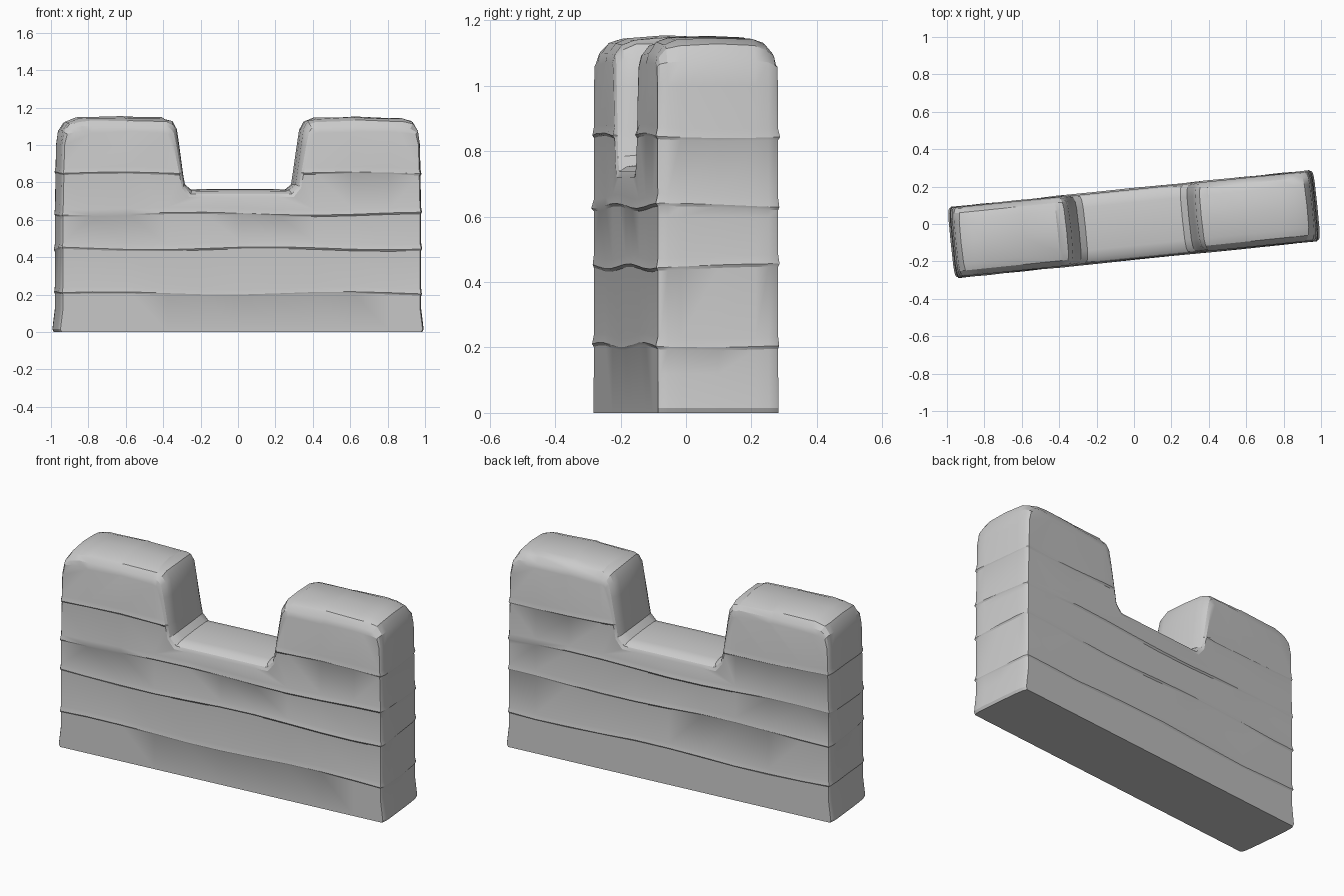
import bpy, bmesh, math, random
from mathutils import Matrix

random.seed(4)
cube = bpy.data.objects.get("Cube")
if cube:
    bpy.data.objects.remove(cube, do_unlink=True)

stone = bpy.data.materials.new("pale grey stone")
stone.use_nodes = True
GREY = (0.6, 0.6, 0.6, 1)
stone.diffuse_color = GREY
stone.node_tree.nodes["Principled BSDF"].inputs["Base Color"].default_value = GREY

# half outline from base to notch: x, z, then the inset at the front and back faces
HALF = [
    (.978, 0, -.012, 0), (.985, .015, -.012, 0), (.972, .12, -.012, 0),
    (.972, .6, -.012, 0), (.966, 1.0, -.015, 0), (.957, 1.08, -.02, -.02),
    (.93, 1.13, -.035, -.06), (.87, 1.15, -.02, -.08), (.62, 1.155, 0, -.08),
    (.41, 1.15, .01, -.08), (.362, 1.135, .03, -.07), (.337, 1.09, .045, -.03),
    (.325, 1.0, .04, 0), (.305, .85, .03, 0), (.295, .79, .025, -.02),
    (.26, .763, .02, -.042), (0, .765, 0, -.045),
]
OUTLINE = HALF + [(-x, z, -dx, dz) for x, z, dx, dz in reversed(HALF[:-1])]

# slices through the thickness: y and share of the inset
EDGE = [(.185, 1), (.177, .6), (.155, .25), (.115, .07)]
SLICES = [(-y, f) for y, f in EDGE] + [(0, 0)] + EDGE[::-1]

bm = bmesh.new()
rings = [[bm.verts.new((x + dx * f, y, z + dz * f)) for x, z, dx, dz in OUTLINE]
         for y, f in SLICES]
for a, b in zip(rings, rings[1:]):
    for i in range(len(a)):
        j = (i + 1) % len(a)
        bm.faces.new((a[i], a[j], b[j], b[i]))
bm.faces.new(rings[0])
bm.faces.new(rings[-1])


def cut(co, normal):
    geom = bm.verts[:] + bm.edges[:] + bm.faces[:]
    bmesh.ops.bisect_plane(bm, geom=geom, plane_co=co, plane_no=normal, dist=1e-5)


# columns, then three lines for each raised course seam
for x in (-.8, -.6, -.4, -.2, 0, .2, .4, .6, .8):
    cut((x, 0, 0), (1, 0, 0))
SEAMS = (.215, .455, .64, .855)
for seam in SEAMS:
    for dz in (-.016, -.007, .02):
        cut((0, 0, seam + dz), (0, 0, 1))

# swell each seam into an uneven lip and let it wander along the wall
for v in bm.verts:
    for k, seam in enumerate(SEAMS):
        d = v.co.z - seam
        if -.02 < d < .025:
            if abs(d + .007) < .001:
                if abs(v.co.y) > .18:
                    v.co.y += math.copysign(random.uniform(.002, .008), v.co.y)
                if abs(v.co.x) > .94:
                    v.co.x += math.copysign(random.uniform(.003, .006), v.co.x)
            v.co.z += .008 * math.sin(v.co.x * 5 + k * 2 + v.co.y * 6)
            break
    # worn, slightly uneven crown
    if v.co.z > 1.05:
        v.co.z -= random.uniform(0, .008)

bmesh.ops.recalc_face_normals(bm, faces=bm.faces[:])
bmesh.ops.rotate(bm, verts=bm.verts[:], matrix=Matrix.Rotation(math.radians(5.85), 3, "Z"))
mesh = bpy.data.meshes.new("battlement_wall")
bm.to_mesh(mesh)
bm.free()
mesh.materials.append(stone)
wall = bpy.data.objects.new("battlement_wall", mesh)
bpy.context.collection.objects.link(wall)
bpy.context.view_layer.objects.active = wall
wall.select_set(True)
bpy.ops.object.shade_smooth_by_angle(angle=math.radians(25))
